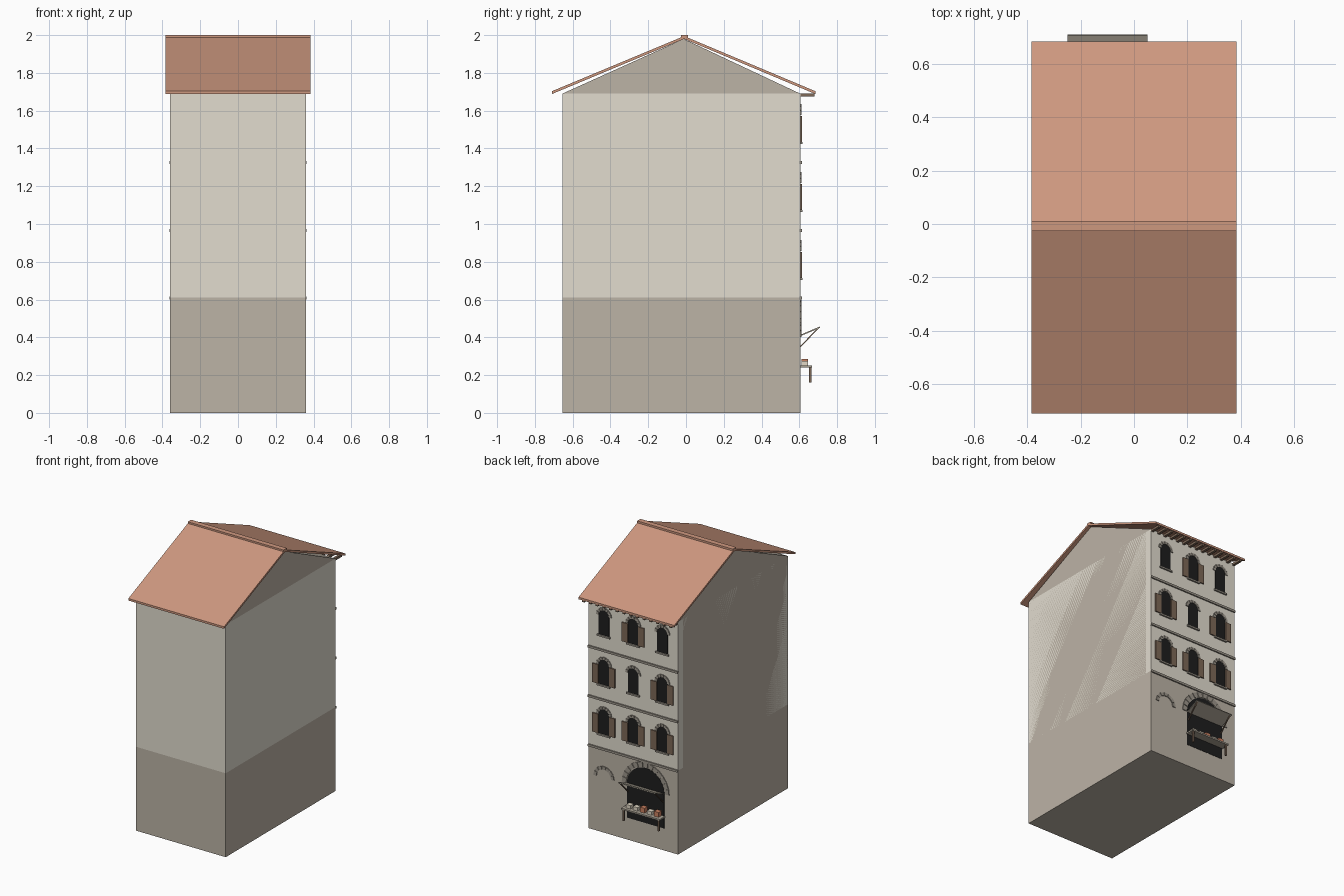
import bpy, bmesh, math

if "Cube" in bpy.data.objects:
    bpy.data.objects.remove(bpy.data.objects["Cube"])


def material(name, hexcode):
    m = bpy.data.materials.new(name)
    c = [int(hexcode[i:i + 2], 16) / 255 for i in (0, 2, 4)]
    m.diffuse_color = [v / 12.92 if v < 0.04045 else ((v + 0.055) / 1.055) ** 2.4 for v in c] + [1]
    m.use_nodes = True
    m.node_tree.nodes["Principled BSDF"].inputs["Base Color"].default_value = m.diffuse_color
    return m


STONE = material("wall stone", "bcb3a6")
PLASTER = material("pale plaster", "e2dccf")
TILE = material("terracotta tile", "ce987f")
TRIM = material("grey trim stone", "9c958a")
BROWN = material("brown wood", "7d6857")
GREY_WOOD = material("weathered wood", "aaa294")
DARK = material("dark opening", "1e1e1e")
CREAM = material("cream goods", "e2d8c6")
ORANGE = material("orange goods", "cb8262")


def prisms(name, polys, a, b, axis, mat):
    """Extrude flat outlines along x (outline in y,z) or y (outline in x,z)."""
    bm = bmesh.new()
    for poly in polys:
        def ring(t):
            return [bm.verts.new((t, p, q) if axis == "x" else (p, t, q)) for p, q in poly]
        r0, r1 = ring(a), ring(b)
        bm.faces.new(r0)
        bm.faces.new(r1)
        for i in range(len(poly)):
            j = (i + 1) % len(poly)
            bm.faces.new((r0[i], r0[j], r1[j], r1[i]))
    bmesh.ops.recalc_face_normals(bm, faces=bm.faces)
    me = bpy.data.meshes.new(name)
    bm.to_mesh(me)
    bm.free()
    me.materials.append(mat)
    ob = bpy.data.objects.new(name, me)
    bpy.context.collection.objects.link(ob)
    return ob


def rect(x0, x1, z0, z1):
    return [(x0, z0), (x1, z0), (x1, z1), (x0, z1)]


def arch(cx, cz, r, z0, n=12):
    """Round-topped opening outline."""
    top = [(cx + r * math.cos(math.pi * i / n), cz + r * math.sin(math.pi * i / n)) for i in range(n + 1)]
    return [(cx - r, z0), (cx + r, z0)] + top


def voussoirs(cx, cz, r0, r1, n):
    """Outlines of separate wedge stones around a half circle."""
    out = []
    for i in range(n):
        a0, a1 = math.pi * (i + 0.06) / n, math.pi * (i + 0.94) / n
        out.append([(cx + r * math.cos(a), cz + r * math.sin(a))
                    for r, a in ((r0, a0), (r1, a0), (r1, a1), (r0, a1))])
    return out


FY = 0.605            # street facade plane (faces +y)
EAVE, BASE = 1.69, 0.61

# Stone ground floor, plastered upper floors, and the gabled stone shell around them
prisms("stone_base", [rect(-0.655, FY, 0, BASE)], -0.36, 0.36, "x", STONE)
prisms("plaster_floors", [rect(-0.655, FY, BASE, EAVE)], -0.36, 0.36, "x", PLASTER)
prisms("gabled_shell", [[(-0.655, BASE), (0.55, BASE), (0.55, EAVE), (FY, EAVE),
                         (-0.012, 1.98), (-0.655, EAVE)]], -0.36, 0.36, "x", STONE)

# Roof slopes and ridge cap
prisms("roof_front_slope", [[(-0.71, 1.688), (-0.71, 1.703), (-0.01, 1.995), (-0.01, 1.98)]],
       -0.385, 0.385, "x", TILE)
prisms("roof_back_slope", [[(0.685, 1.688), (0.685, 1.703), (-0.01, 1.995), (-0.01, 1.98)]],
       -0.385, 0.385, "x", TILE)
prisms("ridge_cap", [rect(-0.027, 0.011, 1.983, 2.0)], -0.385, 0.385, "x", TILE)

# Rafter tails under the street eave
prisms("rafter_tails", [rect(x - 0.009, x + 0.009, 1.674, 1.691)
                        for x in (-0.35 + 0.7 * i / 13 for i in range(14))], 0.59, 0.68, "y", BROWN)

# String courses between floors
prisms("string_courses", [rect(-0.362, 0.362, z - 0.008, z + 0.008) for z in (0.607, 0.965, 1.325)],
       0.6, 0.614, "y", TRIM)

# Upper windows: opening, arch stones, sill, and shutters on some
openings, stones, sills, shutters = [], [], [], []
SHUTTERED = ((1, 1, 1), (1, 0, 1), (0, 1, 0))
for floor, pattern in enumerate(SHUTTERED):
    z = 0.715 + 0.36 * floor
    for x, has_shutters in zip((-0.235, 0, 0.235), pattern):
        openings.append(arch(x, z + 0.14, 0.042, z))
        stones += voussoirs(x, z + 0.14, 0.043, 0.062, 7)
        sills.append(rect(x - 0.052, x + 0.052, z - 0.012, z))
        if has_shutters:
            for s in (-1, 1):
                a, b = sorted((x + s * 0.043, x + s * 0.09))
                shutters.append(rect(a, b, z, z + 0.138))
prisms("window_openings", openings, FY - 0.002, FY + 0.002, "y", DARK)
prisms("window_arch_stones", stones, FY - 0.002, FY + 0.006, "y", TRIM)
prisms("window_sills", sills, FY - 0.002, FY + 0.011, "y", TRIM)
prisms("shutters", shutters, FY - 0.001, FY + 0.008, "y", BROWN)

# Shop opening and the blind side arch
SX = -0.1
prisms("shop_opening", [arch(SX, 0.41, 0.15, 0.16, 18)], FY - 0.002, FY + 0.002, "y", DARK)
prisms("shop_arch_stones", voussoirs(SX, 0.41, 0.155, 0.19, 13), FY - 0.002, FY + 0.006, "y", TRIM)
prisms("side_arch_stones", voussoirs(0.235, 0.4, 0.06, 0.083, 7), FY - 0.002, FY + 0.006, "y", TRIM)

# Raised awning board with two struts
prisms("awning", [[(FY, 0.406), (0.71, 0.45), (0.707, 0.457), (FY, 0.413)]],
       SX - 0.15, SX + 0.15, "x", GREY_WOOD)
for side, s in (("left", -1), ("right", 1)):
    x = SX + s * 0.14
    prisms("awning_strut_" + side, [[(FY, 0.346), (0.702, 0.446), (0.697, 0.45), (FY, 0.354)]],
           x - 0.004, x + 0.004, "x", BROWN)

# Market counter on two legs
prisms("counter_top", [rect(SX - 0.155, SX + 0.155, 0.24, 0.251)], FY, 0.668, "y", GREY_WOOD)
prisms("counter_legs", [rect(SX + s * 0.14 - 0.006, SX + s * 0.14 + 0.006, 0.16, 0.24) for s in (-1, 1)],
       0.652, 0.664, "y", BROWN)

# Goods on the counter
for i in range(5):
    x = SX + 0.112 - 0.056 * i
    orange = i in (2, 4)
    prisms("goods_box_%d" % (i + 1), [rect(x - 0.018, x + 0.018, 0.251, 0.286 if orange else 0.276)],
           0.611, 0.645, "y", ORANGE if orange else CREAM)
